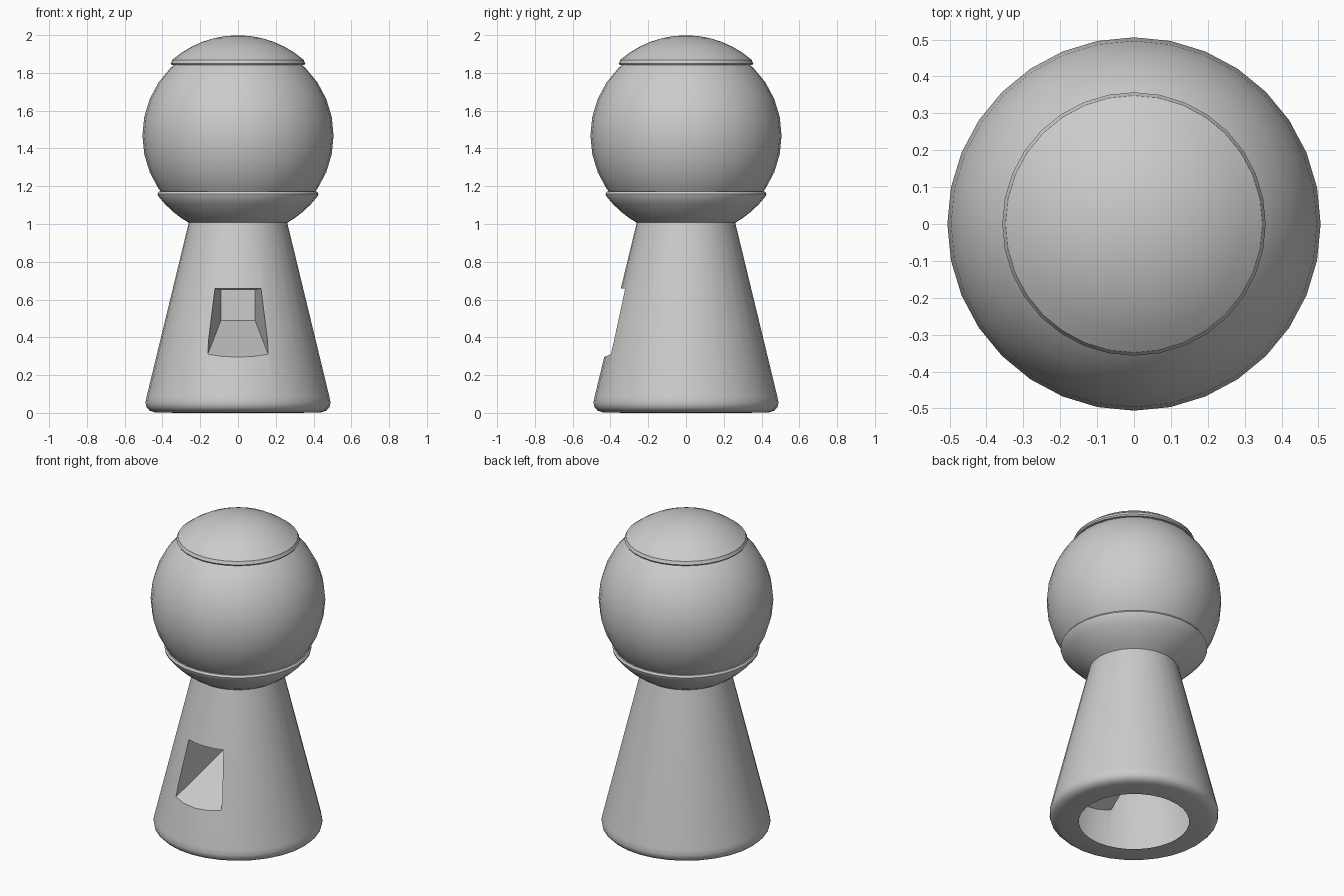
import bpy, bmesh, math

if "Cube" in bpy.data.objects:
    bpy.data.objects.remove(bpy.data.objects["Cube"])

SIDES = 32
CENTRE_Z = 1.468


def finish(bm, name, smooth=True):
    bmesh.ops.recalc_face_normals(bm, faces=bm.faces)
    mesh = bpy.data.meshes.new(name)
    bm.to_mesh(mesh)
    bm.free()
    ob = bpy.data.objects.new(name, mesh)
    bpy.context.collection.objects.link(ob)
    return ob


def smooth(ob, angle=35):
    bpy.ops.object.select_all(action='DESELECT')
    ob.select_set(True)
    bpy.context.view_layer.objects.active = ob
    bpy.ops.object.shade_smooth_by_angle(angle=math.radians(angle))


def lathe(name, profile, cap=False):
    """Revolve (radius, z) points about z; optionally close both ends."""
    bm = bmesh.new()
    rings = []
    for r, z in profile:
        if r == 0:
            rings.append([bm.verts.new((0, 0, z))] * SIDES)
        else:
            rings.append([bm.verts.new((r * math.cos(a), r * math.sin(a), z))
                          for a in (2 * math.pi * i / SIDES for i in range(SIDES))])
    for lo, hi in zip(rings, rings[1:]):
        for i in range(SIDES):
            j = (i + 1) % SIDES
            bm.faces.new(list(dict.fromkeys((lo[i], lo[j], hi[j], hi[i]))))
    if cap:
        bm.faces.new(rings[0])
        bm.faces.new(rings[-1])
    return finish(bm, name)


def arc(radius, start, end, steps):
    """Profile points on a sphere, angles in degrees from the bottom pole."""
    pts = []
    for i in range(steps + 1):
        a = math.radians(start + (end - start) * i / steps)
        r = radius * math.sin(a)
        pts.append((0 if r < 1e-5 else r, CENTRE_Z - radius * math.cos(a)))
    return pts


# Tapered pedestal with a rounded foot
pedestal = lathe("pedestal", [(0.32, 0.0), (0.44, 0.003), (0.468, 0.012),
                              (0.485, 0.03), (0.49, 0.055), (0.484, 0.085),
                              (0.26, 1.01)], cap=True)

# Wedge that cuts the dispensing chute: (y, z, half width)
bm = bmesh.new()
section = [(-0.6, 0.22, 0.195), (0.0, 0.49, 0.09), (0.0, 0.65, 0.09), (-0.6, 0.665, 0.15)]
left = [bm.verts.new((-w, y, z)) for y, z, w in section]
right = [bm.verts.new((w, y, z)) for y, z, w in section]
bm.faces.new(left)
bm.faces.new(right)
for i in range(4):
    j = (i + 1) % 4
    bm.faces.new((left[i], left[j], right[j], right[i]))
cutter = finish(bm, "chute_cutter")

mod = pedestal.modifiers.new("chute", 'BOOLEAN')
mod.object = cutter
mod.operation = 'DIFFERENCE'
mod.solver = 'EXACT'
bpy.context.view_layer.objects.active = pedestal
bpy.ops.object.modifier_apply(modifier="chute")
bpy.data.objects.remove(cutter)

# Open the underside and hidden top so the pedestal is hollow
bm = bmesh.new()
bm.from_mesh(pedestal.data)
ends = [f for f in bm.faces
        if f.calc_center_median().xy.length < 0.25 and abs(f.normal.z) > 0.99
        and not 0.1 < f.calc_center_median().z < 0.9]
bmesh.ops.delete(bm, geom=ends, context='FACES')
bm.to_mesh(pedestal.data)
bm.free()
smooth(pedestal)

# Glass globe
smooth(lathe("globe", arc(0.506, 0, 180, 16)))

# Cup holding the globe, with a rolled rim
smooth(lathe("globe_cup", arc(0.53, 29, 53, 4) + [(0.426, 1.16), (0.418, 1.172), (0.40, 1.172)]))

# Lid
smooth(lathe("lid", [(0.335, 1.842), (0.352, 1.842), (0.357, 1.85), (0.35, 1.862)]
             + arc(0.531, 139, 180, 6)))
